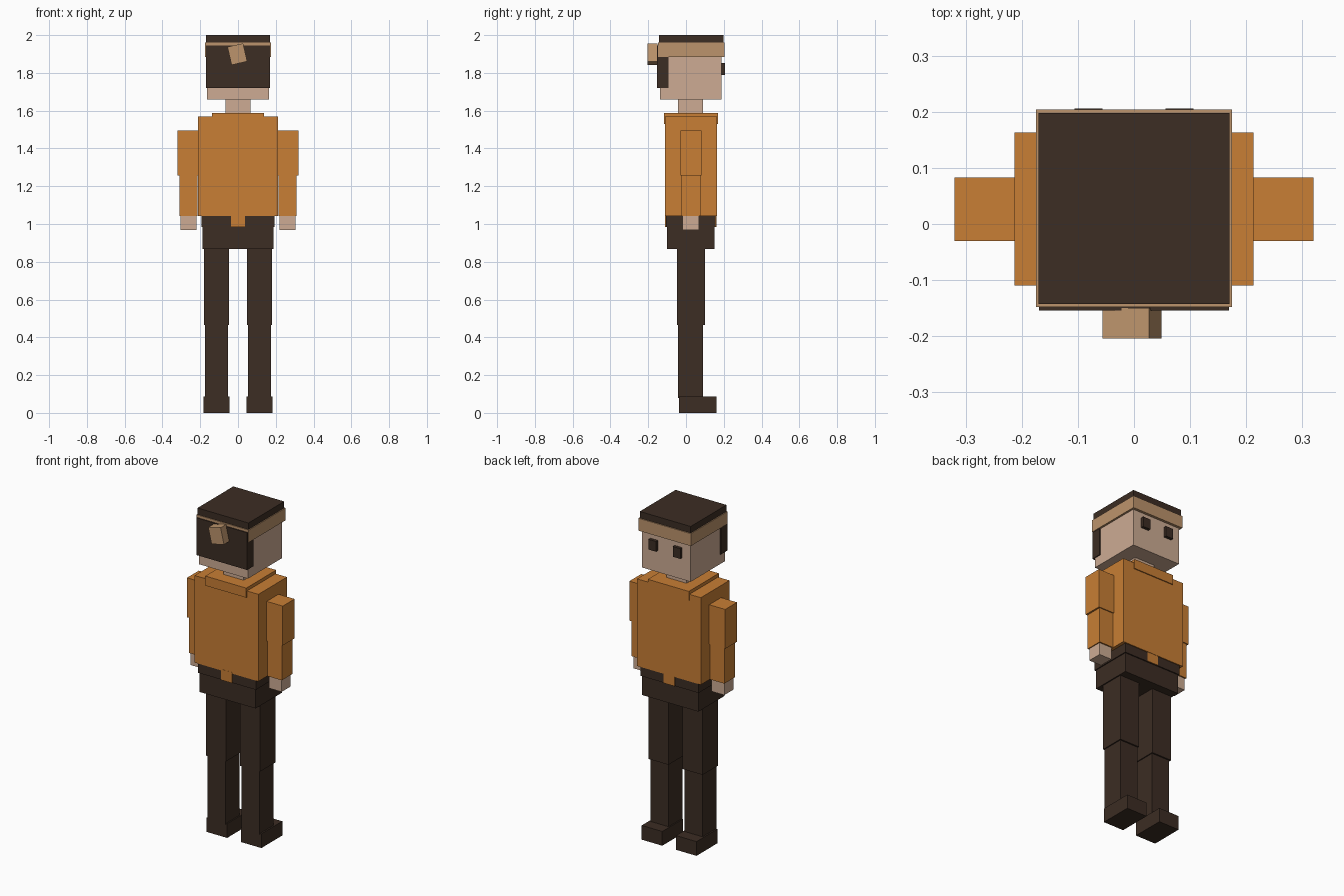
import bpy
from math import radians

cube = bpy.data.objects.get("Cube")
if cube:
    bpy.data.objects.remove(cube, do_unlink=True)


def material(name, rgb):
    m = bpy.data.materials.new(name)
    m.use_nodes = True
    color = (*rgb, 1)
    m.diffuse_color = color
    bsdf = next(n for n in m.node_tree.nodes if n.type == 'BSDF_PRINCIPLED')
    bsdf.inputs["Base Color"].default_value = color
    return m


ORANGE = material("orange cloth", (0.58, 0.21, 0.035))
SKIN = material("skin", (0.61, 0.41, 0.295))
TAN = material("tan band", (0.505, 0.295, 0.15))
DARK = material("dark brown", (0.045, 0.026, 0.017))


def box(name, x, y, z, mat, tilt=0):
    """Box spanning the (low, high) ranges, optionally tilted about y."""
    spans = (x, y, z)
    bpy.ops.mesh.primitive_cube_add(size=1, location=[(a + b) / 2 for a, b in spans])
    ob = bpy.context.object
    ob.name = name
    ob.scale = [b - a for a, b in spans]
    bpy.ops.object.transform_apply(location=False, rotation=False, scale=True)
    ob.rotation_euler.y = radians(tilt)
    ob.data.materials.append(mat)
    return ob


def centred(name, half, y, z, mat):
    return box(name, (-half, half), y, z, mat)


def pair(name, x, y, z, mat):
    box("left_" + name, x, y, z, mat)
    box("right_" + name, (-x[1], -x[0]), y, z, mat)


# Head, hair and headband
centred("head", 0.163, (-0.138, 0.188), (1.66, 1.93), SKIN)
centred("hair_top", 0.17, (-0.143, 0.198), (1.90, 2.0), DARK)
centred("headband", 0.175, (-0.148, 0.204), (1.885, 1.96), TAN)
centred("hair_back", 0.169, (-0.154, -0.092), (1.72, 1.945), DARK)
box("headband_knot", (-0.046, 0.039), (-0.204, -0.15), (1.85, 1.948), TAN, tilt=-13)
pair("eye", (0.056, 0.106), (0.18, 0.206), (1.79, 1.852), DARK)
centred("neck", 0.067, (-0.042, 0.09), (1.57, 1.67), SKIN)

# Jacket
centred("torso", 0.213, (-0.11, 0.163), (1.042, 1.568), ORANGE)
centred("collar", 0.137, (-0.117, 0.169), (1.53, 1.588), ORANGE)
centred("jacket_flap", 0.037, (-0.111, 0.161), (0.985, 1.05), ORANGE)

# Arms
pair("upper_arm", (0.212, 0.32), (-0.03, 0.083), (1.257, 1.495), ORANGE)
pair("lower_arm", (0.215, 0.31), (-0.025, 0.077), (1.042, 1.257), ORANGE)
pair("hand", (0.22, 0.304), (-0.018, 0.069), (0.968, 1.042), SKIN)

# Trousers and shoes
centred("waist", 0.194, (-0.107, 0.157), (0.985, 1.042), DARK)
centred("hips", 0.188, (-0.1, 0.15), (0.868, 0.99), DARK)
pair("upper_leg", (0.047, 0.181), (-0.048, 0.1), (0.465, 0.868), DARK)
pair("lower_leg", (0.053, 0.174), (-0.043, 0.091), (0.08, 0.465), DARK)
pair("shoe", (0.046, 0.183), (-0.038, 0.161), (0, 0.086), DARK)
